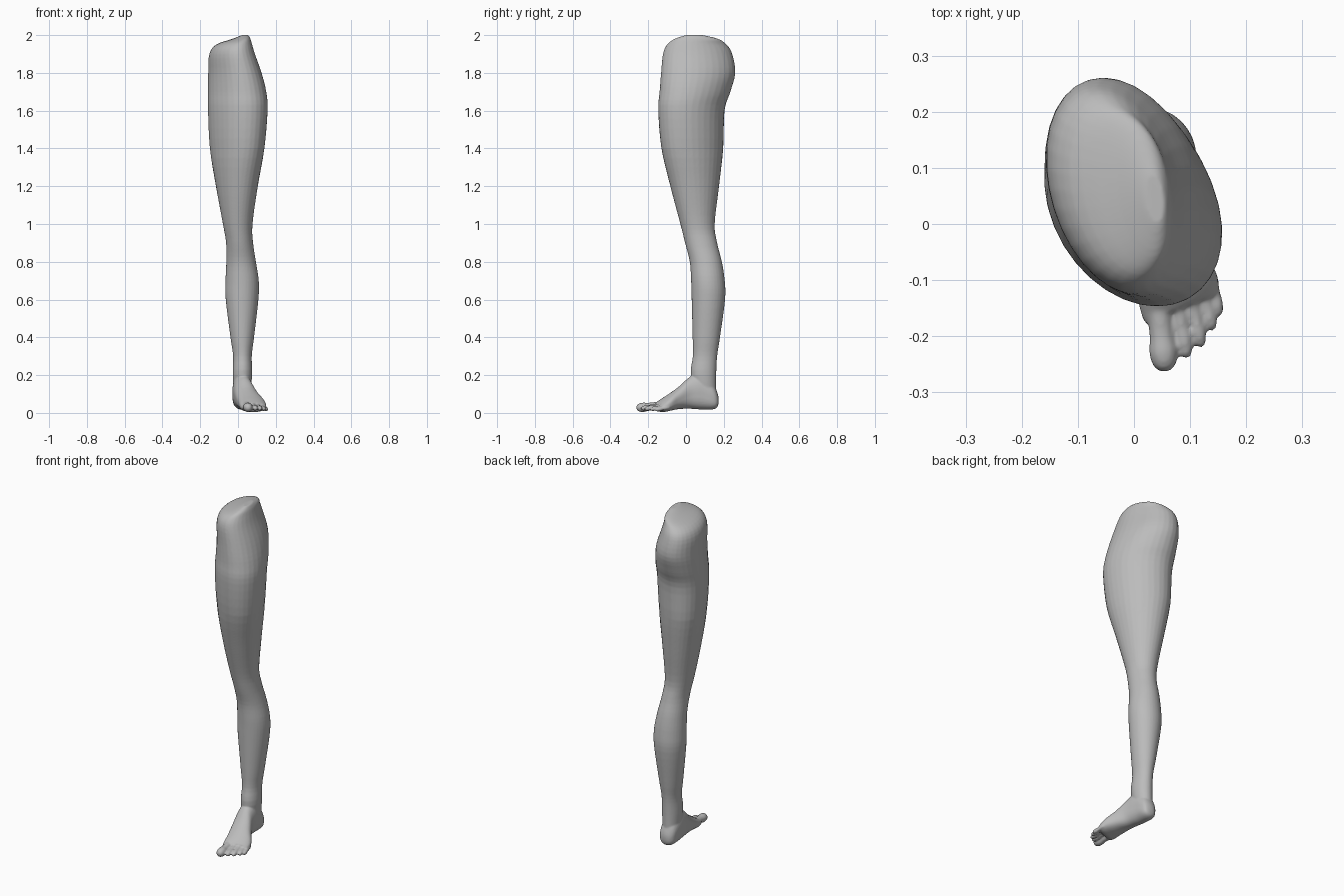
import bpy
import bmesh
import math
from mathutils import Vector

if "Cube" in bpy.data.objects:
    bpy.data.objects.remove(bpy.data.objects["Cube"], do_unlink=True)

SIDES = 32
TURN = [2 * math.pi * i / SIDES for i in range(SIDES)]


def smooth_rows(rows, steps=4):
    """Run a smooth curve through rows of section measurements."""
    out = []
    last = len(rows) - 1
    for i in range(last):
        a, b, c, d = (rows[max(0, min(last, k))] for k in (i - 1, i, i + 1, i + 2))
        for s in range(steps):
            t = s / steps
            out.append([q + t * (r - p) / 2 + t * t * (p - 2.5 * q + 2 * r - d_ / 2)
                        + t ** 3 * (1.5 * (q - r) + (d_ - p) / 2)
                        for p, q, r, d_ in zip(a, b, c, d)])
    return out + [list(rows[-1])]


def loft(bm, rings):
    """Skin a closed tube through rings of points."""
    loops = [[bm.verts.new(p) for p in ring] for ring in rings]
    for low, high in zip(loops, loops[1:]):
        for i in range(SIDES):
            j = (i + 1) % SIDES
            bm.faces.new((low[i], low[j], high[j], high[i]))
    bm.faces.new(list(reversed(loops[0])))
    bm.faces.new(loops[-1])


def leg_ring(z, x0, x1, y0, y1):
    # The thigh section leans diagonally; the shin section does not
    lean = 0.27 * max(0, min(1, (z - 0.9) / 0.5))
    return [Vector(((x0 + x1) / 2 + (x1 - x0) / 2 * math.cos(a + lean),
                    (y0 + y1) / 2 + (y1 - y0) / 2 * math.sin(a), z)) for a in TURN]


def foot_ring(y, x0, x1, z0, z1, slant):
    ring = []
    for a in TURN:
        dx = (x1 - x0) / 2 * math.cos(a)
        # Flatten the sole
        up = math.sin(a)
        up = up if up > 0 else -abs(up) ** 0.6
        ring.append(Vector(((x0 + x1) / 2 + dx, y + slant * dx,
                            (z0 + z1) / 2 + (z1 - z0) / 2 * up)))
    return ring


def toe(bm, base, tip, radius):
    base, tip = Vector(base), Vector(tip)
    along = tip - base
    side = along.cross(Vector((0, 0, 1))).normalized()
    up = side.cross(along).normalized()
    rows = [(0, 0.9), (0.45, 0.85), (0.7, 1), (0.88, 0.85), (0.97, 0.5), (1, 0.1)]
    loft(bm, [[base + along * t + radius * r * (side * math.cos(a) + up * math.sin(a))
               for a in TURN] for t, r in smooth_rows(rows)])


bm = bmesh.new()

# Thigh, knee, calf and ankle: height, inner x, outer x, front y, back y
leg_rows = [
    (0.06, -0.02, 0.06, 0.06, 0.16),
    (0.2, -0.028, 0.075, 0.025, 0.16),
    (0.3, -0.026, 0.073, 0.036, 0.165),
    (0.4, -0.04, 0.085, 0.035, 0.18),
    (0.6, -0.065, 0.108, 0.03, 0.207),
    (0.7, -0.066, 0.11, 0.027, 0.205),
    (0.8, -0.062, 0.095, 0.02, 0.19),
    (0.9, -0.063, 0.08, -0.005, 0.165),
    (1, -0.08, 0.077, -0.03, 0.152),
    (1.2, -0.117, 0.105, -0.083, 0.175),
    (1.4, -0.149, 0.14, -0.13, 0.197),
    (1.6, -0.159, 0.157, -0.147, 0.204),
    (1.7, -0.16, 0.15, -0.14, 0.235),
    (1.8, -0.158, 0.125, -0.132, 0.261),
    (1.9, -0.152, 0.09, -0.122, 0.245),
    (1.95, -0.115, 0.075, -0.1, 0.215),
    (1.98, -0.03, 0.066, -0.06, 0.17),
    (2, 0.02, 0.055, 0, 0.09),
]
loft(bm, [leg_ring(*row) for row in smooth_rows(leg_rows)])

# Heel, instep and ball: y, inner x, outer x, sole z, top z, slant of the section
foot_rows = [
    (0.173, 0.01, 0.03, 0.055, 0.08, 0),
    (0.165, -0.01, 0.055, 0.03, 0.11, 0),
    (0.14, -0.027, 0.068, 0.018, 0.16, 0),
    (0.08, -0.03, 0.075, 0.018, 0.21, 0),
    (0.02, -0.024, 0.085, 0.022, 0.19, 0),
    (-0.04, -0.012, 0.112, 0.02, 0.137, 0.1),
    (-0.09, 0.002, 0.14, 0.01, 0.1, 0.25),
    (-0.125, 0.01, 0.15, 0.004, 0.075, 0.35),
    (-0.15, 0.018, 0.146, 0.012, 0.055, 0.4),
]
loft(bm, [foot_ring(*row) for row in smooth_rows(foot_rows)])

# Toes: base, tip, radius
toe(bm, (0.043, -0.14, 0.038), (0.056, -0.263, 0.026), 0.025)
toe(bm, (0.076, -0.13, 0.042), (0.094, -0.24, 0.022), 0.0145)
toe(bm, (0.099, -0.12, 0.04), (0.12, -0.22, 0.02), 0.0135)
toe(bm, (0.12, -0.11, 0.036), (0.14, -0.19, 0.018), 0.0125)
toe(bm, (0.138, -0.09, 0.03), (0.151, -0.165, 0.016), 0.012)

bmesh.ops.recalc_face_normals(bm, faces=bm.faces)
mesh = bpy.data.meshes.new("leg")
bm.to_mesh(mesh)
bm.free()
leg = bpy.data.objects.new("leg", mesh)
bpy.context.collection.objects.link(leg)

# One plain grey
grey = bpy.data.materials.new("plain grey")
grey.use_nodes = True
colour = (0.5, 0.5, 0.5, 1)
grey.diffuse_color = colour
grey.node_tree.nodes["Principled BSDF"].inputs["Base Color"].default_value = colour
mesh.materials.append(grey)

# Fuse the shells into one skin and soften the joins
fuse = leg.modifiers.new("fuse", "REMESH")
fuse.mode = "VOXEL"
fuse.voxel_size = 0.005
fuse.use_smooth_shade = True
soften = leg.modifiers.new("soften", "SMOOTH")
soften.factor = 0.5
soften.iterations = 4
